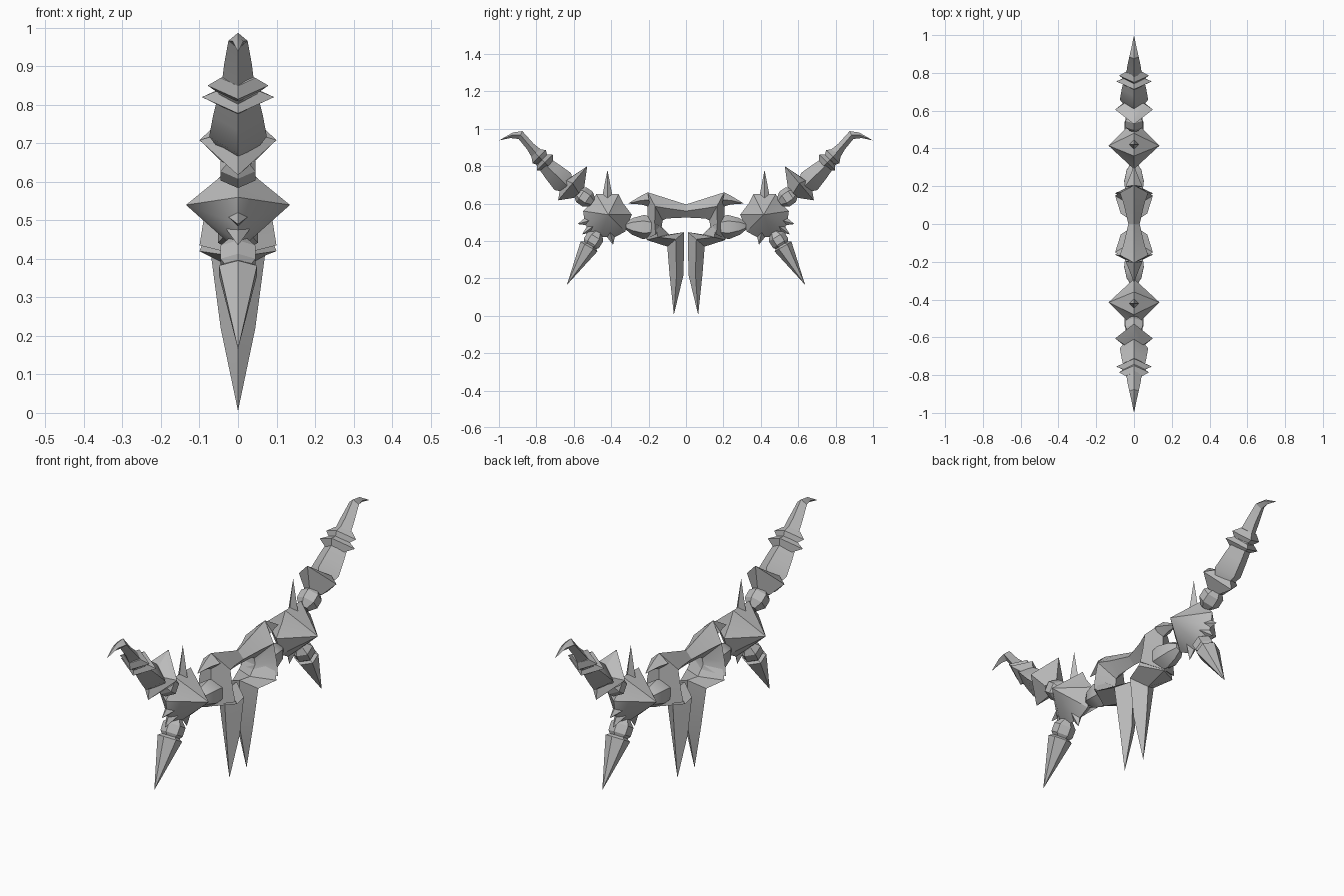
import bpy, bmesh
from math import hypot, pi, cos, sin

cube = bpy.data.objects.get("Cube")
if cube:
    bpy.data.objects.remove(cube)

steel = bpy.data.materials.new("grey_steel")
steel.use_nodes = True
tone = (0.5, 0.5, 0.5, 1)
steel.diffuse_color = tone
steel.node_tree.nodes["Principled BSDF"].inputs["Base Color"].default_value = tone


def finish(name, bm):
    """Make the object, mirrored to the other wing."""
    bmesh.ops.remove_doubles(bm, verts=bm.verts, dist=0.0005)
    bmesh.ops.recalc_face_normals(bm, faces=bm.faces)
    mesh = bpy.data.meshes.new(name)
    bm.to_mesh(mesh)
    bm.free()
    mesh.materials.append(steel)
    ob = bpy.data.objects.new(name, mesh)
    bpy.context.collection.objects.link(ob)
    bpy.ops.object.select_all(action="DESELECT")
    ob.select_set(True)
    bpy.context.view_layer.objects.active = ob
    bpy.ops.object.shade_smooth_by_angle(angle=0.5)
    mirror = ob.modifiers.new("other_wing", "MIRROR")
    mirror.use_axis = (False, True, False)
    mirror.use_clip = False
    return ob


def loft(name, sections):
    """Chain of diamond sections: edge point, opposite edge point, half width."""
    bm = bmesh.new()
    rings = []
    for (y1, z1), (y2, z2), w in sections:
        y, z = (y1 + y2) / 2, (z1 + z2) / 2
        rings.append([bm.verts.new(p) for p in
                      ((0, y1, z1), (w, y, z), (0, y2, z2), (-w, y, z))])
    for a, b in zip(rings, rings[1:]):
        for i in range(4):
            j = (i + 1) % 4
            bm.faces.new((a[i], a[j], b[j], b[i]))
    bm.faces.new(rings[0])
    bm.faces.new(rings[-1])
    bmesh.ops.dissolve_degenerate(bm, edges=bm.edges, dist=0.0005)
    return finish(name, bm)


def turned(name, start, end, profile, sides=4):
    """Profile of (position along axis, radius, half width) around an axis."""
    bm = bmesh.new()
    dy, dz = end[0] - start[0], end[1] - start[1]
    length = hypot(dy, dz)
    ny, nz = -dz / length, dy / length
    rings = []
    for t, r, w in profile:
        ring = []
        for k in range(sides):
            a = 2 * pi * k / sides
            ring.append(bm.verts.new((w * sin(a),
                                      start[0] + dy * t + ny * r * cos(a),
                                      start[1] + dz * t + nz * r * cos(a))))
        rings.append(ring)
    for a, b in zip(rings, rings[1:]):
        for i in range(sides):
            j = (i + 1) % sides
            bm.faces.new((a[i], a[j], b[j], b[i]))
    bm.faces.new(rings[0])
    bm.faces.new(rings[-1])
    bmesh.ops.dissolve_degenerate(bm, edges=bm.edges, dist=0.0005)
    return finish(name, bm)


def spike(name, base, tip, r, w):
    return turned(name, base, tip, [(0, r, w), (1, 0, 0)])


# Faceted hub: outline in the middle plane, peaks on both sides
hub = [(.48, .65), (.36, .65), (.335, .60), (.29, .54), (.325, .45), (.38, .42),
       (.46, .42), (.51, .44), (.54, .49), (.55, .56), (.51, .60)]
bm = bmesh.new()
rim = [bm.verts.new((0, y, z)) for y, z in hub]
for x in (.135, -.135):
    peak = bm.verts.new((x, .415, .54))
    for a, b in zip(rim, rim[1:] + rim[:1]):
        bm.faces.new((a, b, peak))
finish("hub", bm)

# Hub spikes
spike("hub_top_spike", (.42, .60), (.42, .78), .035, .03)
spike("hub_bottom_spike", (.41, .47), (.39, .38), .045, .04)
spike("hub_outer_spike", (.48, .52), (.58, .49), .045, .04)
spike("hub_lower_spike", (.48, .49), (.555, .435), .04, .04)

# Arched bridge between the wings, with its pointed shoulder
loft("bridge", [((0, .595), (0, .525), .03),
                ((.11, .63), (.105, .52), .055),
                ((.205, .66), (.125, .51), .075),
                ((.205, .52), (.13, .475), .09),
                ((.21, .41), (.115, .46), .10)])
loft("shoulder_prong", [((.205, .66), (.19, .58), .045),
                        ((.25, .636), (.24, .595), .025),
                        ((.31, .60), (.31, .60), 0)])

# Long lower fang
loft("fang", [((.205, .52), (.13, .475), .07),
              ((.21, .405), (.09, .435), .10),
              ((.10, .37), (.01, .447), .07),
              ((.088, .22), (.013, .22), .045),
              ((.065, .005), (.065, .005), 0)])

# Joint between frame and hub
turned("inner_joint", (.15, .47), (.32, .48),
       [(0, .045, .05), (.45, .065, .06), (.8, .045, .045), (1, .02, .02)], 6)

# Lower bead and dagger
bead = [(0, .025, .025), (.3, .048, .052), (.7, .048, .052), (1, .025, .025)]
turned("lower_bead", (.468, .448), (.522, .362), bead, 6)
turned("dagger", (.51, .385), (.637, .165),
       [(0, .025, .03), (.07, .052, .057), (1, 0, 0)], 6)

# Upper arm: bead, cup, vase, collars and horn
turned("upper_bead", (.50, .605), (.585, .665), bead, 6)
loft("cup", [((.545, .68), (.60, .63), .045),
             ((.528, .80), (.684, .617), .10),
             ((.61, .745), (.67, .70), .05)])
turned("vase", (.62, .68), (.775, .83),
       [(0, .03, .045), (.25, .063, .075), (.6, .052, .065), (1, .035, .05)])
for i, t in enumerate((0, .03)):
    turned("collar_%d" % (i + 1), (.735 + t, .80 + t), (.775 + t, .84 + t),
           [(0, .035, .05), (.5, .06 - t / 3, .094 - t / 2), (1, .03, .045)])
loft("horn", [((.74, .86), (.80, .805), .045),
              ((.815, .92), (.85, .89), .036),
              ((.875, .987), (.895, .945), .025),
              ((.925, .98), (.94, .95), .014),
              ((1, .937), (1, .937), 0)])
